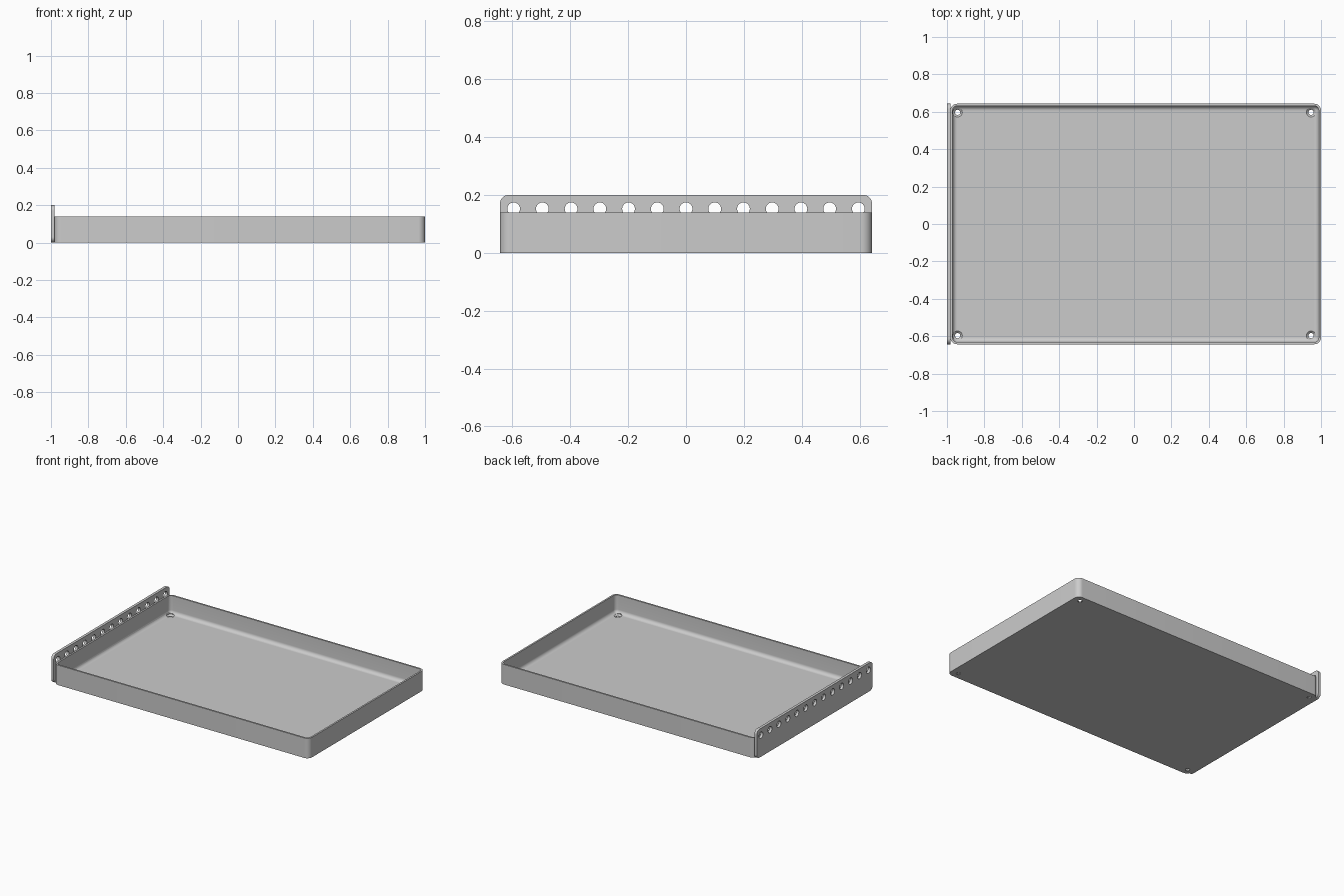
import bpy
import bmesh
from math import sin, cos, pi, radians
from mathutils import Matrix

if "Cube" in bpy.data.objects:
    bpy.data.objects.remove(bpy.data.objects["Cube"])

grey = bpy.data.materials.new("plain grey")
grey.use_nodes = True
grey.diffuse_color = (0.6, 0.6, 0.6, 1)
grey.node_tree.nodes["Principled BSDF"].inputs["Base Color"].default_value = (0.6, 0.6, 0.6, 1)

X0, X1, HALF_Y = -0.982, 1.0, 0.643
TRAY_H, PLATE_H = 0.14, 0.2
WALL, FLOOR, FILLET, CORNER = 0.012, 0.014, 0.025, 0.036


def rounded_rect(a0, a1, b0, b1, r, steps=10):
    """Outline of a rounded rectangle, counterclockwise."""
    pts = []
    corners = [(a1 - r, b1 - r), (a0 + r, b1 - r), (a0 + r, b0 + r), (a1 - r, b0 + r)]
    for k, (ca, cb) in enumerate(corners):
        for i in range(steps + 1):
            t = (k + i / steps) * pi / 2
            pts.append((ca + r * cos(t), cb + r * sin(t)))
    return pts


def finish(name, bm):
    bmesh.ops.recalc_face_normals(bm, faces=bm.faces)
    mesh = bpy.data.meshes.new(name)
    bm.to_mesh(mesh)
    bm.free()
    mesh.materials.append(grey)
    ob = bpy.data.objects.new(name, mesh)
    bpy.context.collection.objects.link(ob)
    return ob


def loft(name, rings):
    """Skin closed rings of points and cap both ends."""
    bm = bmesh.new()
    loops = [[bm.verts.new(p) for p in ring] for ring in rings]
    n = len(loops[0])
    for low, high in zip(loops, loops[1:]):
        for i in range(n):
            j = (i + 1) % n
            bm.faces.new((low[i], low[j], high[j], high[i]))
    bm.faces.new(loops[0])
    bm.faces.new(loops[-1])
    return finish(name, bm)


def cut(ob, cutter):
    mod = ob.modifiers.new("holes", 'BOOLEAN')
    mod.operation = 'DIFFERENCE'
    mod.solver = 'EXACT'
    mod.object = cutter
    bpy.ops.object.select_all(action='DESELECT')
    bpy.context.view_layer.objects.active = ob
    ob.select_set(True)
    bpy.ops.object.modifier_apply(modifier=mod.name)
    bpy.data.objects.remove(cutter)
    bpy.ops.object.shade_smooth_by_angle(angle=radians(30))


# Tray: outer wall, rim, inner wall and a rounded join to the floor
def tray_ring(inset, z):
    r = max(CORNER - inset, 0.004)
    outline = rounded_rect(X0 + inset, X1 - inset, -HALF_Y + inset, HALF_Y - inset, r)
    return [(x, y, z) for x, y in outline]


rings = [tray_ring(0, 0), tray_ring(0, TRAY_H), tray_ring(WALL, TRAY_H)]
for i in range(9):
    t = i / 8 * pi / 2
    rings.append(tray_ring(WALL + FILLET * (1 - cos(t)), FLOOR + FILLET * (1 - sin(t))))
tray = loft("tray", rings)

# Countersunk screw holes in the four floor corners
bm = bmesh.new()
for x in (-0.943, 0.947):
    for y in (-0.597, 0.597):
        profile = [(0.014, -0.02), (0.014, 0.004), (0.025, FLOOR), (0.025, 0.06)]
        loops = [[bm.verts.new((x + r * cos(k * pi / 16), y + r * sin(k * pi / 16), z))
                  for k in range(32)] for r, z in profile]
        for low, high in zip(loops, loops[1:]):
            for k in range(32):
                j = (k + 1) % 32
                bm.faces.new((low[k], low[j], high[j], high[k]))
        bm.faces.new(loops[0])
        bm.faces.new(loops[-1])
cut(tray, finish("screw_cutter", bm))

# Tall end plate with rounded corners
outline = rounded_rect(-HALF_Y, HALF_Y, 0, PLATE_H, 0.03)
plate = loft("end_plate", [[(x, y, z) for y, z in outline] for x in (-1.0, -0.981)])

# Row of round holes along the plate's upper edge
bm = bmesh.new()
for i in range(-6, 7):
    place = Matrix.Translation((-0.99, i * 0.0993, 0.152)) @ Matrix.Rotation(pi / 2, 4, 'Y')
    bmesh.ops.create_cone(bm, cap_ends=True, segments=32, radius1=0.022, radius2=0.022,
                          depth=0.1, matrix=place)
cut(plate, finish("plate_cutter", bm))
